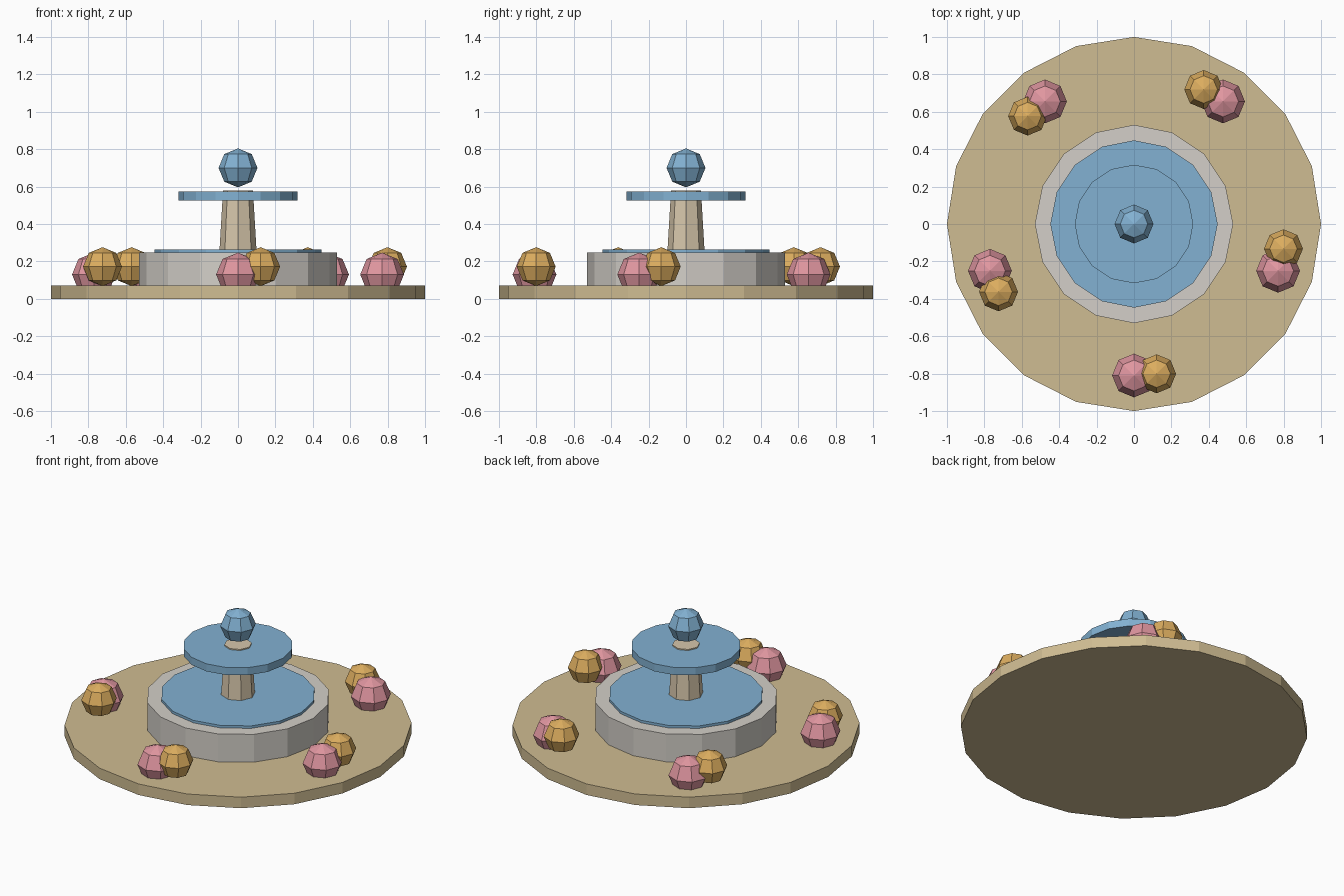
import bpy
import math

if "Cube" in bpy.data.objects:
    bpy.data.objects.remove(bpy.data.objects["Cube"])


def material(name, rgb):
    """Flat colour from 0-255 sRGB values."""
    mat = bpy.data.materials.new(name)
    lin = []
    for c in rgb:
        c /= 255
        lin.append(c / 12.92 if c <= 0.04045 else ((c + 0.055) / 1.055) ** 2.4)
    mat.diffuse_color = (*lin, 1)
    mat.use_nodes = True
    mat.node_tree.nodes["Principled BSDF"].inputs["Base Color"].default_value = mat.diffuse_color
    return mat


sand = material("sand paving", (207, 188, 146))
stone = material("grey stone", (211, 207, 200))
pale = material("pale stone", (215, 199, 171))
water = material("water blue", (130, 177, 210))
pink = material("pink blossom", (224, 150, 160))
gold = material("golden blossom", (220, 173, 95))


def finish(name, mat):
    ob = bpy.context.object
    ob.name = name
    ob.data.materials.append(mat)
    return ob


def drum(name, mat, sides, r_bottom, r_top, z0, z1):
    bpy.ops.mesh.primitive_cone_add(vertices=sides, radius1=r_bottom, radius2=r_top,
                                    depth=z1 - z0, location=(0, 0, (z0 + z1) / 2))
    return finish(name, mat)


def ball(name, mat, r, loc):
    bpy.ops.mesh.primitive_uv_sphere_add(segments=8, ring_count=4, radius=r, location=loc)
    return finish(name, mat)


# Fountain, from the ground up
drum("plaza_base", sand, 20, 1.0, 1.0, 0, 0.07)
drum("basin", stone, 16, 0.53, 0.53, 0.07, 0.247)
drum("basin_water", water, 16, 0.447, 0.447, 0.20, 0.263)
drum("column", pale, 8, 0.10, 0.08, 0.24, 0.58)
drum("upper_dish", water, 16, 0.317, 0.317, 0.525, 0.573)
ball("water_ball", water, 0.104, (0, 0, 0.70))

# Five pairs of flower bushes around the plaza
for i in range(5):
    a = math.radians(-90 + 72 * i)
    b = a + 0.15
    ball(f"pink_bush_{i + 1}", pink, 0.117, (0.81 * math.cos(a), 0.81 * math.sin(a), 0.13))
    ball(f"golden_bush_{i + 1}", gold, 0.104, (0.81 * math.cos(b), 0.81 * math.sin(b), 0.172))
